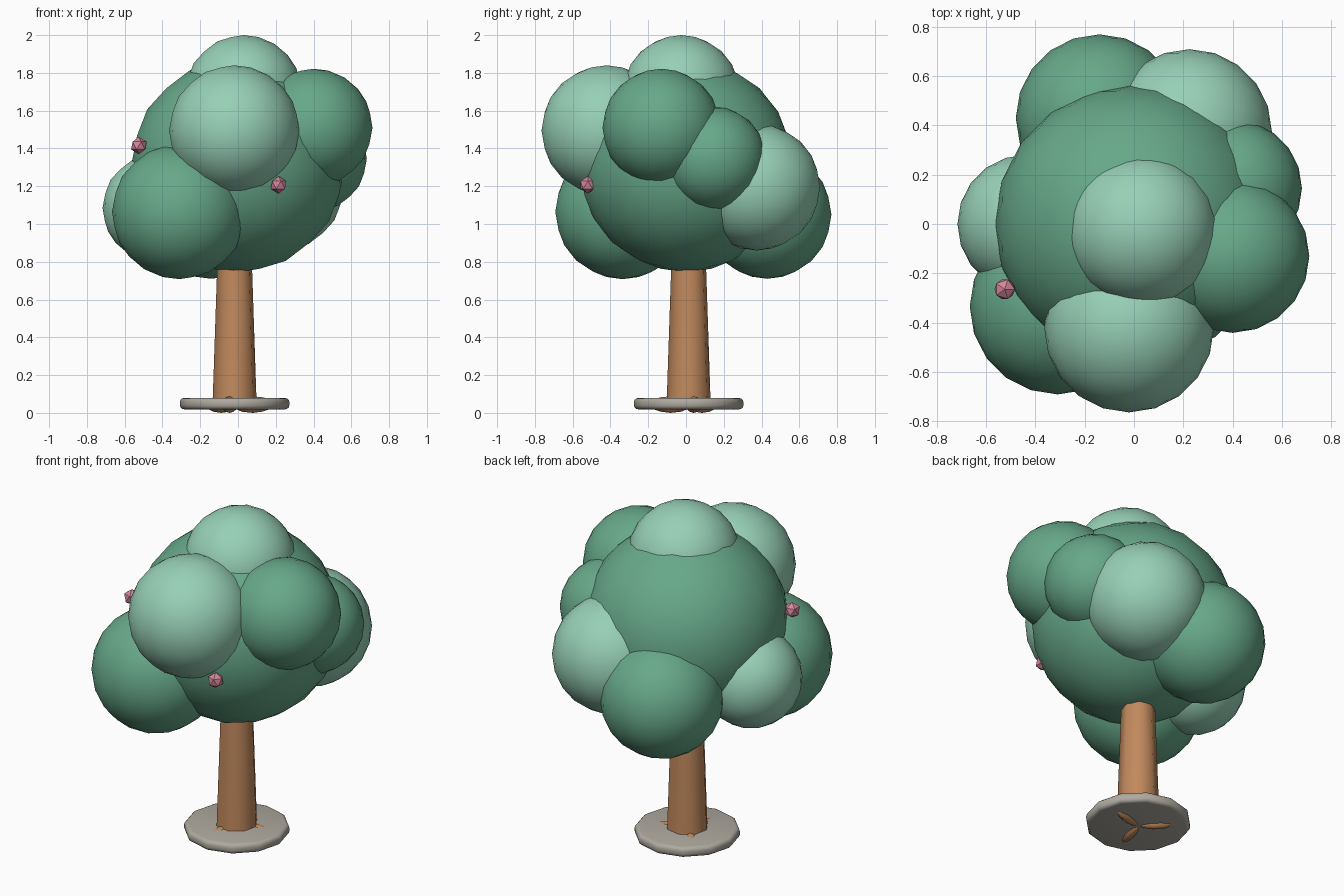
import bpy, math
from mathutils import Matrix, Vector

if "Cube" in bpy.data.objects:
    bpy.data.objects.remove(bpy.data.objects["Cube"])


def material(name, rgb):
    m = bpy.data.materials.new(name)
    m.diffuse_color = (*rgb, 1)
    m.use_nodes = True
    m.node_tree.nodes["Principled BSDF"].inputs["Base Color"].default_value = m.diffuse_color
    return m


DARK = material("dark leaf green", (0.135, 0.39, 0.25))
LIGHT = material("light leaf green", (0.31, 0.63, 0.47))
BARK = material("bark brown", (0.53, 0.25, 0.11))
STONE = material("stone grey", (0.43, 0.40, 0.35))
PINK = material("blossom pink", (0.66, 0.24, 0.33))

CX, CY = -0.018, 0.014  # trunk axis


def finish(name, mat, smooth=True):
    ob = bpy.context.object
    ob.name = name
    ob.data.materials.append(mat)
    if smooth:
        bpy.ops.object.shade_smooth()
    return ob


def ball(name, loc, r, mat, subdiv=3, smooth=True):
    bpy.ops.mesh.primitive_ico_sphere_add(subdivisions=subdiv, radius=r, location=loc)
    return finish(name, mat, smooth)


# Foliage: one big crown and overlapping leaf clumps
ball("crown", (0, 0, 1.31), 0.565, DARK)
clumps = [
    ("top_clump", (0.03, -0.025, 1.69), 0.31, LIGHT),
    ("front_clump", (-0.02, -0.42, 1.495), 0.345, LIGHT),
    ("front_left_clump", (-0.31, -0.335, 1.065), 0.357, DARK),
    ("right_clump", (0.40, -0.13, 1.51), 0.312, DARK),
    ("right_rear_clump", (0.405, 0.145, 1.345), 0.277, DARK),
    ("back_right_clump", (0.225, 0.375, 1.195), 0.335, LIGHT),
    ("back_clump", (-0.14, 0.43, 1.05), 0.34, DARK),
    ("left_clump", (-0.435, 0.0, 1.085), 0.282, LIGHT),
]
for c in clumps:
    ball(*c)

# Small faceted blossoms
for i, loc in enumerate([(-0.525, -0.265, 1.415), (0.215, -0.52, 1.207)]):
    ball(f"blossom_{i + 1}", loc, 0.046, PINK, 1, False)

# Tapered trunk
bpy.ops.mesh.primitive_cone_add(vertices=8, radius1=0.119, radius2=0.085,
                                depth=1.0, location=(CX, CY, 0.53),
                                rotation=(0, 0, math.radians(10)))
finish("trunk", BARK)
bpy.ops.object.shade_smooth_by_angle(angle=math.radians(50))

# Rounded stone base
bpy.ops.mesh.primitive_cylinder_add(vertices=12, radius=0.29, depth=0.06,
                                    location=(CX, CY, 0.049))
base = finish("stone_base", STONE)
bev = base.modifiers.new("rounded_rim", "BEVEL")
bev.width = 0.022
bev.segments = 3
bev.limit_method = "ANGLE"
bev.angle_limit = math.radians(50)
bpy.ops.object.modifier_apply(modifier=bev.name)
bpy.ops.object.shade_smooth_by_angle(angle=math.radians(40))

# Three roots poking through the base
for i in range(3):
    a = math.radians(15 + 120 * i)
    root = ball(f"root_{i + 1}", (0, 0, 0), 1, BARK, 2)
    root.data.transform(Matrix.Diagonal((0.115, 0.034, 0.044, 1)))
    root.rotation_euler.z = a
    root.location = Vector((CX + 0.1 * math.cos(a), CY + 0.1 * math.sin(a), 0.044))
